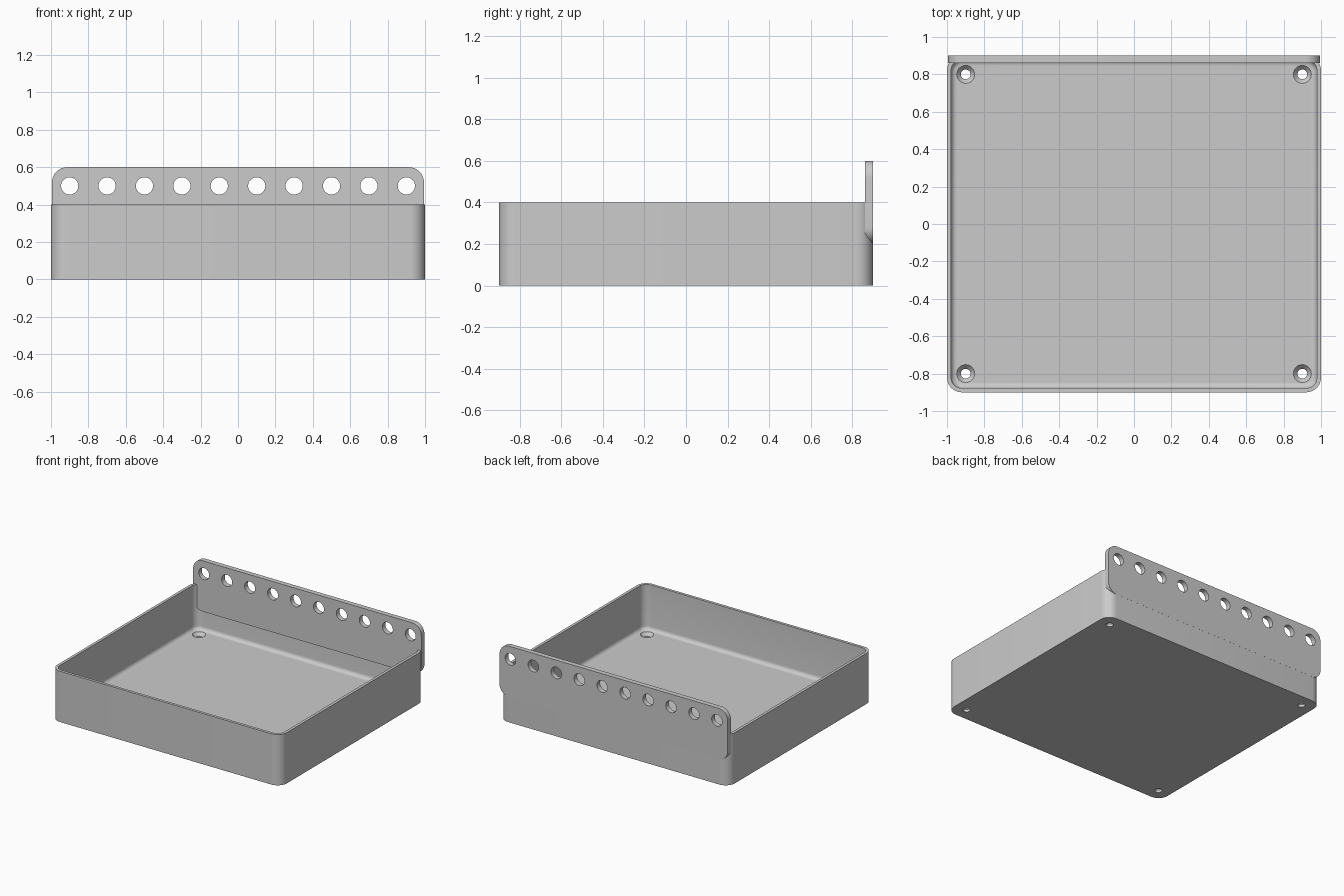
import bpy, bmesh, math
from mathutils import Matrix

cube = bpy.data.objects.get("Cube")
if cube:
    bpy.data.objects.remove(cube, do_unlink=True)

grey = bpy.data.materials.new("plain grey")
grey.use_nodes = True
colour = (0.6, 0.6, 0.6, 1)
grey.diffuse_color = colour
grey.node_tree.nodes["Principled BSDF"].inputs["Base Color"].default_value = colour


def rounded_rect(hx, hy, r, z, steps=10):
    """Outline of a rectangle with round corners, counter-clockwise."""
    points = []
    for i, (sx, sy) in enumerate([(1, 1), (-1, 1), (-1, -1), (1, -1)]):
        for k in range(steps + 1):
            a = math.pi / 2 * (i + k / steps)
            points.append((sx * (hx - r) + r * math.cos(a),
                           sy * (hy - r) + r * math.sin(a), z))
    return points


def circle(x, y, r, z, steps=32):
    return [(x + r * math.cos(math.tau * k / steps),
             y + r * math.sin(math.tau * k / steps), z) for k in range(steps)]


def loft(bm, outlines):
    """Skin a stack of outlines and cap both ends."""
    rings = [[bm.verts.new(p) for p in outline] for outline in outlines]
    for low, high in zip(rings, rings[1:]):
        for k in range(len(low)):
            j = (k + 1) % len(low)
            bm.faces.new((low[k], low[j], high[j], high[k]))
    bm.faces.new(rings[0][::-1])
    bm.faces.new(rings[-1])


def make_object(name, stacks, matrix=None):
    bm = bmesh.new()
    for stack in stacks:
        loft(bm, stack)
    if matrix:
        bm.transform(matrix)
    bmesh.ops.recalc_face_normals(bm, faces=bm.faces[:])
    mesh = bpy.data.meshes.new(name)
    bm.to_mesh(mesh)
    bm.free()
    mesh.materials.append(grey)
    obj = bpy.data.objects.new(name, mesh)
    bpy.context.collection.objects.link(obj)
    return obj


def drill(obj, cutter):
    """Cut the holes, drop the cutter and smooth the curved faces."""
    cutter.hide_render = True
    mod = obj.modifiers.new("holes", 'BOOLEAN')
    mod.operation = 'DIFFERENCE'
    mod.solver = 'EXACT'
    mod.object = cutter
    bpy.ops.object.select_all(action='DESELECT')
    obj.select_set(True)
    bpy.context.view_layer.objects.active = obj
    bpy.ops.object.modifier_apply(modifier=mod.name)
    bpy.data.objects.remove(cutter, do_unlink=True)
    bpy.ops.object.shade_smooth_by_angle(angle=math.radians(30))


# Tray: outer wall, rim, inner wall and a rounded edge down to the floor
HX, HY, HEIGHT, CORNER = 1.0, 0.9, 0.4, 0.08
WALL, FLOOR, FILLET = 0.022, 0.045, 0.03


def inset(d, z):
    return rounded_rect(HX - d, HY - d, CORNER - d, z)


profile = [inset(0, 0), inset(0, HEIGHT), inset(WALL, HEIGHT)]
for k in range(7):
    a = math.pi / 2 * k / 6
    profile.append(inset(WALL + FILLET * (1 - math.cos(a)),
                         FLOOR + FILLET * (1 - math.sin(a))))
tray = make_object("tray", [profile])

# Countersunk screw holes near the floor corners
screw_holes = [[circle(x, y, 0.026, -0.1), circle(x, y, 0.026, 0.02),
                circle(x, y, 0.048, FLOOR), circle(x, y, 0.048, FLOOR + 0.02)]
               for x in (-0.9, 0.9) for y in (-0.8, 0.8)]
drill(tray, make_object("screw_hole_cutter", screw_holes))

# Upright back plate with a row of round holes
stand_up = Matrix.Translation((0, 0.881, 0.4)) @ Matrix.Rotation(math.pi / 2, 4, 'X')
plate = make_object("back_plate",
                    [[rounded_rect(0.994, 0.2, 0.08, z) for z in (-0.0195, 0.0195)]],
                    stand_up)
row = [[circle(-0.9 + 0.2 * i, 0.1, 0.046, z) for z in (-0.1, 0.1)]
       for i in range(10)]
drill(plate, make_object("row_hole_cutter", row, stand_up))
